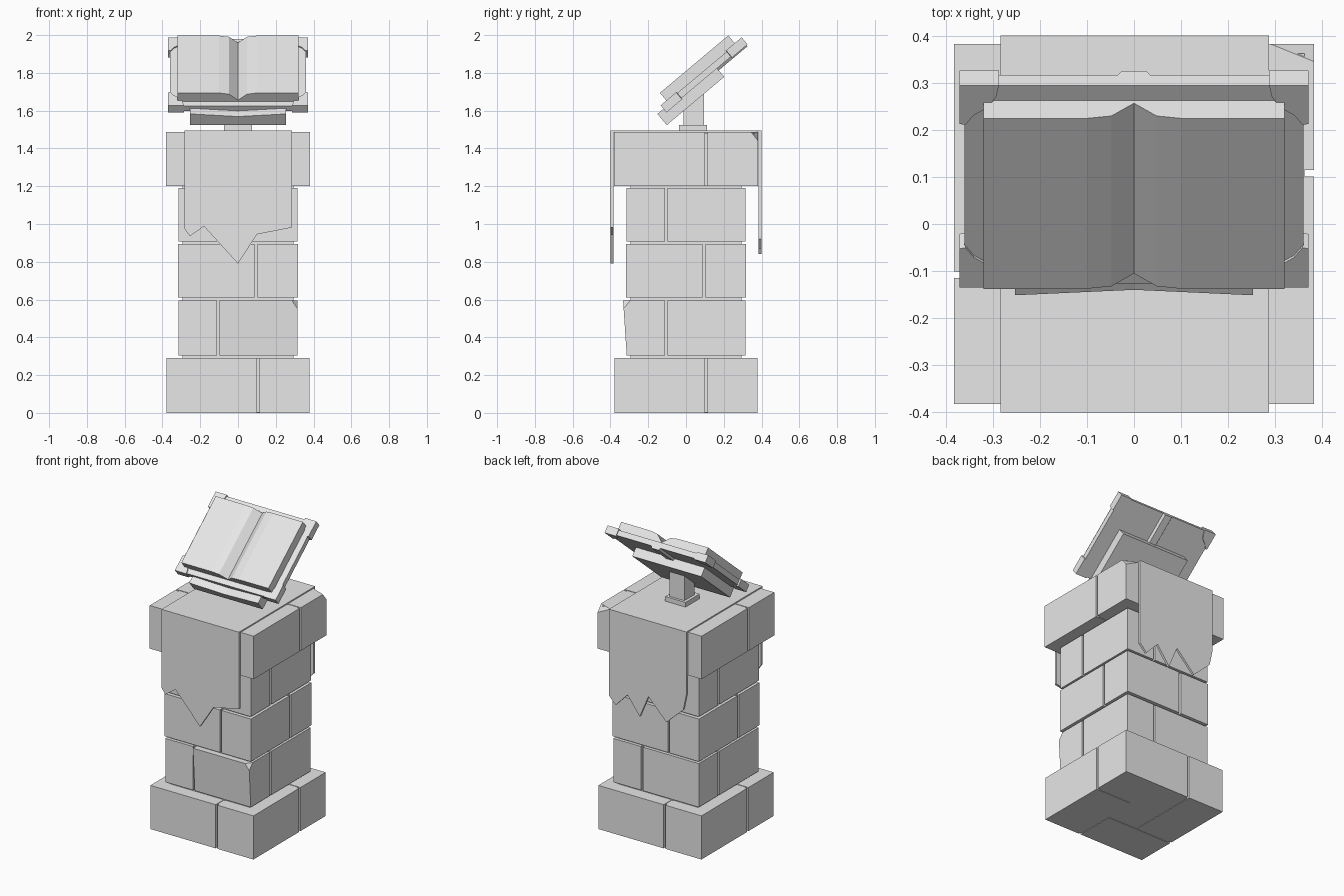
import bpy, bmesh, math
from mathutils import Vector

if "Cube" in bpy.data.objects:
    bpy.data.objects.remove(bpy.data.objects["Cube"], do_unlink=True)

stone = bpy.data.materials.new("stone_grey")
stone.use_nodes = True
stone.diffuse_color = (0.8, 0.8, 0.8, 1)
stone.node_tree.nodes["Principled BSDF"].inputs["Base Color"].default_value = (0.8, 0.8, 0.8, 1)


def finish(name, bm):
    bmesh.ops.recalc_face_normals(bm, faces=bm.faces[:])
    mesh = bpy.data.meshes.new(name)
    bm.to_mesh(mesh)
    bm.free()
    mesh.materials.append(stone)
    obj = bpy.data.objects.new(name, mesh)
    bpy.context.collection.objects.link(obj)
    return obj


def prism(name, outline, t0, t1, place):
    """Extrude a 2D outline from t0 to t1; place maps (p, q, t) to space."""
    bm = bmesh.new()
    near = [bm.verts.new(place(p, q, t0)) for p, q in outline]
    far = [bm.verts.new(place(p, q, t1)) for p, q in outline]
    bm.faces.new(near)
    bm.faces.new(far[::-1])
    for i in range(len(near)):
        j = (i + 1) % len(near)
        bm.faces.new((near[i], far[i], far[j], near[j]))
    return finish(name, bm)


def rect(x0, x1, y0, y1):
    return [(x0, y0), (x1, y0), (x1, y1), (x0, y1)]


def upright(x, y, z):
    return Vector((x, y, z))


def facing_front(x, z, y):
    return Vector((x, y, z))


def sideways(y, z, x):
    return Vector((x, y, z))


def chip(obj, a, b, c, outside):
    """Slice the corner at 'outside' off along the plane a, b, c."""
    a, b, c, outside = map(Vector, (a, b, c, outside))
    normal = (b - a).cross(c - a).normalized()
    if normal.dot(outside - a) < 0:
        normal = -normal
    bm = bmesh.new()
    bm.from_mesh(obj.data)
    cut = bmesh.ops.bisect_plane(bm, geom=bm.verts[:] + bm.edges[:] + bm.faces[:],
                                 plane_co=a, plane_no=normal, clear_outer=True)
    edges = [e for e in cut["geom_cut"] if isinstance(e, bmesh.types.BMEdge)]
    bmesh.ops.holes_fill(bm, edges=edges)
    bmesh.ops.recalc_face_normals(bm, faces=bm.faces[:])
    bm.to_mesh(obj.data)
    bm.free()


# Brick courses: four bricks in a pinwheel around a recessed core
GAP = 0.007


def course(name, half, z0, z1, joint):
    if joint > 0:
        r = rect(-half, joint - GAP, -half, -joint - GAP)
    else:
        r = rect(joint + GAP, half, -half, joint - GAP)
    bricks = []
    for side in range(4):
        bricks.append(prism(f"{name}_brick_{side + 1}", r, z0, z1, upright))
        r = [(-y, x) for x, y in r]
    c = half - 0.02
    prism(f"{name}_core", rect(-c, c, -c, c), z0 + 0.003, z1 - 0.003, upright)
    return bricks


course("base", 0.379, 0, 0.29, 0.108)
lower = course("lower", 0.314, 0.305, 0.595, -0.105)
course("middle", 0.317, 0.61, 0.893, 0.095)
course("upper", 0.315, 0.907, 1.19, -0.105)
cap = course("cap", 0.382, 1.2, 1.486, 0.108)
prism("mortar_core", rect(-0.293, 0.293, -0.293, 0.293), 0.1, 1.4, upright)

# Worn bricks: one leaning face and two broken corners
for v in lower[0].data.vertices:
    if v.co.y < -0.3 and v.co.z > 0.5:
        v.co.y = -0.333
chip(lower[0], (0.285, -0.333, 0.595), (0.314, -0.333, 0.55),
     (0.314, -0.295, 0.595), (0.4, -0.4, 0.6))
chip(cap[2], (0.29, 0.382, 1.486), (0.382, 0.345, 1.486),
     (0.382, 0.382, 1.44), (0.5, 0.5, 1.6))

# Cloth runner with torn ends
TOP = 1.494
prism("cloth_top", rect(-0.283, 0.287, -0.4, 0.4), 1.484, TOP, upright)
front_tear = [(-0.283, 0.975), (-0.255, 0.935), (-0.18, 0.988), (0, 0.79),
              (0.1, 0.945), (0.287, 0.982)]
back_tear = [(-0.283, 1.08), (-0.26, 0.97), (-0.136, 0.855), (-0.003, 0.99), (0.06, 0.84),
             (0.15, 0.96), (0.237, 0.87), (0.287, 0.92)]
prism("cloth_front", front_tear + [(0.287, TOP), (-0.283, TOP)], -0.4, -0.385, facing_front)
prism("cloth_back", back_tear + [(0.287, TOP), (-0.283, TOP)], 0.385, 0.4, facing_front)

# Stand foot and post
prism("stand_foot", rect(-0.075, 0.075, -0.037, 0.112), 1.49, 1.525, upright)
prism("stand_post", [(-0.012, 1.52), (0.095, 1.52), (0.095, 1.7), (-0.012, 1.61)],
      -0.055, 0.055, sideways)

# Tilted frame for the rest and the book: x across, u up the slope, n off the slope
C, S = math.cos(math.radians(40)), math.sin(math.radians(40))


def on_slope(x, u, n):
    return Vector((x, u * C - n * S, 1.6 + u * S + n * C))


def along_slope(x, n, u):
    return on_slope(x, u, n)


# Book rest, slightly dished
prism("book_rest", [(-0.253, 0.007), (0.253, 0.007), (0.253, 0.084), (0, 0.066), (-0.253, 0.084)],
      -0.127, 0.27, along_slope)


def mirrored(half_outline):
    """Complete a profile from its +x half, listed from bottom to top."""
    return half_outline + [(-x, n) for x, n in reversed(half_outline) if x > 0]


# Open book: cover with spine, and a page block with a central valley
prism("book_cover", mirrored([(0.025, 0.052), (0.035, 0.066), (0.36, 0.066), (0.36, 0.101)]),
      -0.08, 0.468, along_slope)
prism("book_pages", mirrored([(0.32, 0.095), (0.32, 0.161), (0.1, 0.16), (0.048, 0.152),
                              (0, 0.11)]),
      -0.045, 0.427, along_slope)

# Corner guards on the cover
guard = [(0.37, 0.475), (0.287, 0.475), (0.292, 0.445), (0.308, 0.415), (0.34, 0.392),
         (0.358, 0.365), (0.37, 0.368)]
for end, flip in (("top", False), ("bottom", True)):
    for side, sx in (("left", 1), ("right", -1)):
        shape = [(sx * x, 0.39 - u if flip else u) for x, u in guard]
        prism(f"corner_guard_{end}_{side}", shape, 0.059, 0.108, on_slope)
